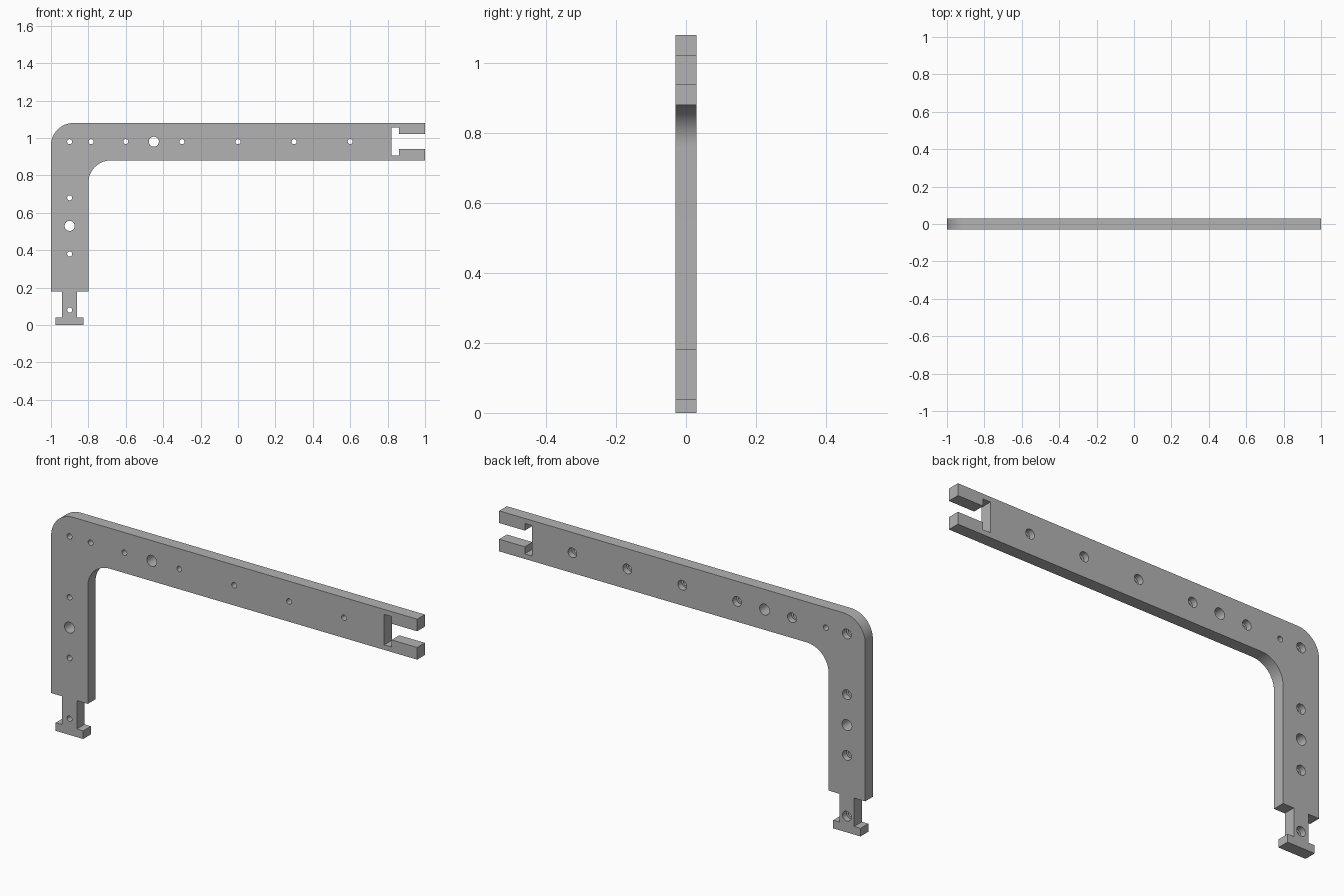
import bpy
import bmesh
from math import sin, cos, pi, radians

cube = bpy.data.objects.get("Cube")
if cube:
    bpy.data.objects.remove(cube, do_unlink=True)

HALF = 0.03          # half thickness of the plate
BAR_Z = 0.98         # centre line of the horizontal arm
LEG_X = -0.9         # centre line of the vertical leg
FILLET = 0.12
SEGMENTS = 24

grey = bpy.data.materials.new("plain_grey")
grey.use_nodes = True
colour = (0.45, 0.45, 0.45, 1)
grey.diffuse_color = colour
grey.node_tree.nodes["Principled BSDF"].inputs["Base Color"].default_value = colour


def arc(cx, cz, start, end):
    """Points on a fillet, angles in degrees."""
    steps = 16
    angles = [radians(start + (end - start) * i / steps) for i in range(steps + 1)]
    return [(cx + FILLET * cos(a), cz + FILLET * sin(a)) for a in angles]


def make_object(name, bm):
    bmesh.ops.recalc_face_normals(bm, faces=bm.faces)
    mesh = bpy.data.meshes.new(name)
    bm.to_mesh(mesh)
    bm.free()
    mesh.materials.append(grey)
    obj = bpy.data.objects.new(name, mesh)
    bpy.context.collection.objects.link(obj)
    return obj


def add_hole(bm, x, z, sections):
    """Closed round cutter, possibly stepped, from (y, radius) sections."""
    rings = []
    for y, r in sections:
        rings.append([bm.verts.new((x + r * cos(2 * pi * i / SEGMENTS), y,
                                    z + r * sin(2 * pi * i / SEGMENTS)))
                      for i in range(SEGMENTS)])
    for a, b in zip(rings, rings[1:]):
        for i in range(SEGMENTS):
            j = (i + 1) % SEGMENTS
            bm.faces.new((a[i], a[j], b[j], b[i]))
    bm.faces.new(rings[0])
    bm.faces.new(rings[-1])


# T-shaped tab at the foot of the leg, right half then mirrored left half
tab_right = [(0.075, 0), (0.075, 0.04), (0.04, 0.04), (0.04, 0.18), (0.1, 0.18)]
right_side = [(LEG_X + x, z) for x, z in tab_right]
left_side = [(LEG_X - x, z) for x, z in reversed(tab_right)]

# T-shaped slot in the end of the arm, lower half then mirrored upper half
slot_lower = [(1, -0.1), (1, -0.04), (0.86, -0.04), (0.86, -0.075), (0.82, -0.075)]
slot = [(x, BAR_Z + z) for x, z in slot_lower]
slot += [(x, BAR_Z - z) for x, z in reversed(slot_lower)]

# Whole outline, anticlockwise, extruded to the plate thickness
outline = (right_side + arc(-0.8 + FILLET, 0.88 - FILLET, 180, 90) + slot
           + arc(-1 + FILLET, 1.08 - FILLET, 90, 180) + left_side)
bm = bmesh.new()
face = bm.faces.new([bm.verts.new((x, -HALF, z)) for x, z in outline])
side = bmesh.ops.extrude_face_region(bm, geom=[face])["geom"]
bmesh.ops.translate(bm, vec=(0, 2 * HALF, 0),
                    verts=[v for v in side if isinstance(v, bmesh.types.BMVert)])
bracket = make_object("angle_bracket", bm)

# Screw holes counterbored from the back, one plain pin hole, two wide holes
screw = [(-0.1, 0.0135), (0, 0.0135), (0, 0.024), (0.1, 0.024)]
pin = [(-0.1, 0.0135), (0.1, 0.0135)]
wide = [(-0.1, 0.027), (0.1, 0.027)]
bm = bmesh.new()
for x in (LEG_X, -0.6, -0.3, 0, 0.3, 0.6):
    add_hole(bm, x, BAR_Z, screw)
for z in (0.08, 0.38, 0.68):
    add_hole(bm, LEG_X, z, screw)
add_hole(bm, -0.785, BAR_Z, pin)
add_hole(bm, -0.45, BAR_Z, wide)
add_hole(bm, LEG_X, 0.53, wide)
cutter = make_object("hole_cutter", bm)
cutter.hide_render = True

bpy.ops.object.select_all(action="DESELECT")
bpy.context.view_layer.objects.active = bracket
bracket.select_set(True)
cut = bracket.modifiers.new("holes", "BOOLEAN")
cut.operation = "DIFFERENCE"
cut.solver = "EXACT"
cut.object = cutter
bpy.ops.object.modifier_apply(modifier=cut.name)
bpy.data.objects.remove(cutter, do_unlink=True)

# Smooth fillets and bores, crisp plate edges
bpy.ops.object.shade_smooth_by_angle(angle=radians(30))
